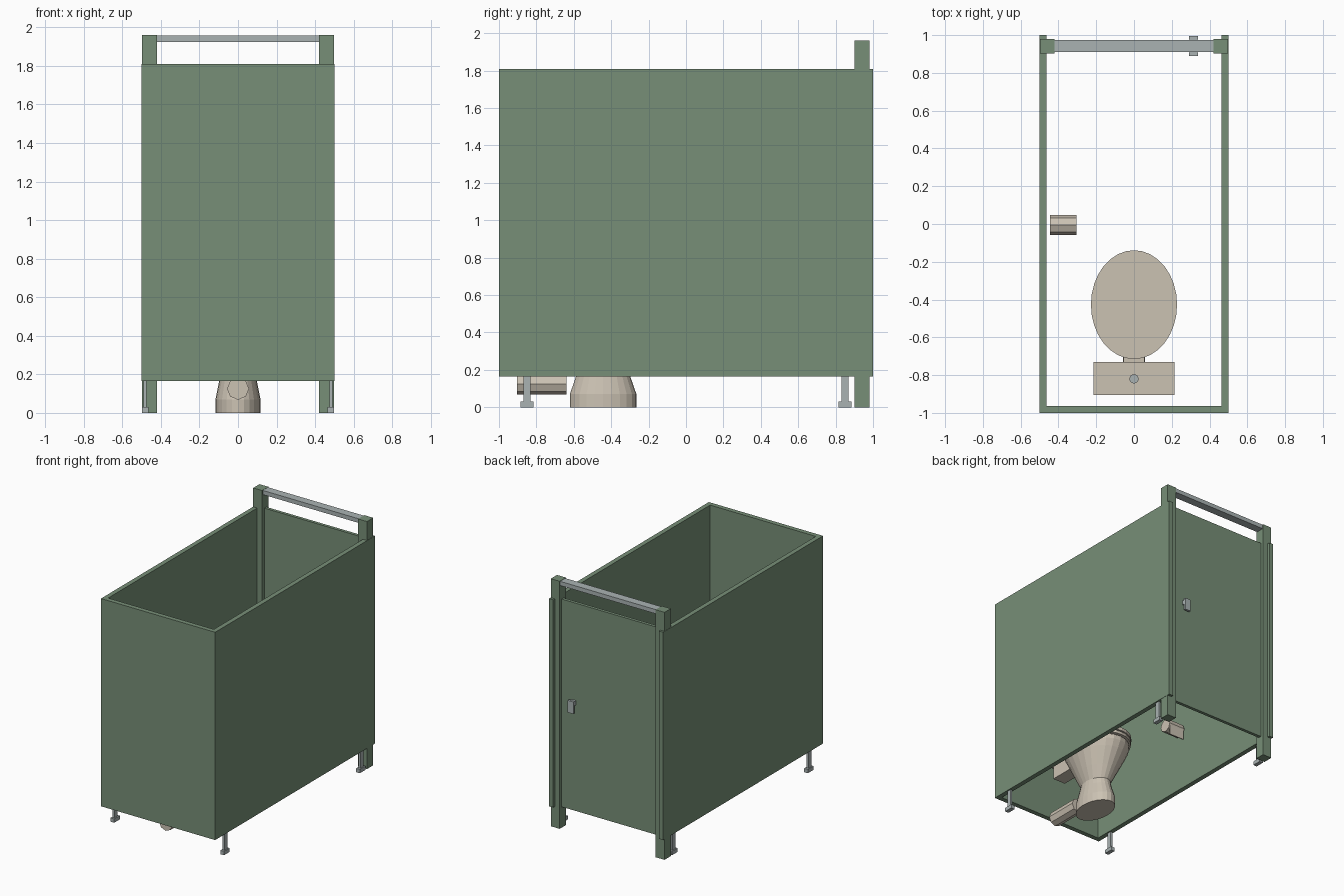
import bpy, bmesh, math
from mathutils import Matrix

if "Cube" in bpy.data.objects:
    bpy.data.objects.remove(bpy.data.objects["Cube"])


def material(name, rgb):
    m = bpy.data.materials.new(name)
    m.diffuse_color = (*rgb, 1)
    m.use_nodes = True
    m.node_tree.nodes["Principled BSDF"].inputs["Base Color"].default_value = m.diffuse_color
    return m


GREEN = material("green panel", (0.185, 0.275, 0.185))
CREAM = material("cream ceramic", (0.60, 0.54, 0.45))
GREY = material("grey metal", (0.40, 0.45, 0.45))


def finish(name, bm, mat):
    bmesh.ops.recalc_face_normals(bm, faces=bm.faces)
    me = bpy.data.meshes.new(name)
    bm.to_mesh(me)
    bm.free()
    me.materials.append(mat)
    ob = bpy.data.objects.new(name, me)
    bpy.context.collection.objects.link(ob)
    return ob


def box(name, x, y, z, mat):
    bm = bmesh.new()
    bmesh.ops.create_cube(bm, size=1)
    for v in bm.verts:
        for i, (a, b) in enumerate((x, y, z)):
            v.co[i] = (a + b) / 2 + v.co[i] * (b - a)
    return finish(name, bm, mat)


def loft(name, rings, mat, n=24):
    """Stack of ellipses (z, centre y, x radius, y radius), capped."""
    bm = bmesh.new()
    loops = []
    for z, cy, rx, ry in rings:
        loops.append([bm.verts.new((rx * math.cos(2 * math.pi * i / n),
                                    cy + ry * math.sin(2 * math.pi * i / n), z))
                      for i in range(n)])
    for a, b in zip(loops, loops[1:]):
        for i in range(n):
            j = (i + 1) % n
            bm.faces.new((a[i], a[j], b[j], b[i]))
    bm.faces.new(loops[0][::-1])
    bm.faces.new(loops[-1])
    return finish(name, bm, mat)


def rod(name, centre, radius, length, axis, mat, n=8):
    bm = bmesh.new()
    rot = Matrix.Rotation(math.pi / 2, 4, 'Y' if axis == 'X' else 'X')
    bmesh.ops.create_cone(bm, cap_ends=True, segments=n, radius1=radius,
                          radius2=radius, depth=length,
                          matrix=Matrix.Translation(centre) @ rot)
    return finish(name, bm, mat)


# Partition walls, door posts and feet
Z0, Z1 = 0.165, 1.81
for side, s in (("left", -1), ("right", 1)):
    def span(a, b):
        return tuple(sorted((s * a, s * b)))
    box(side + "_wall", span(0.463, 0.5), (-1, 1), (Z0, Z1), GREEN)
    box(side + "_door_post", span(0.42, 0.498), (0.902, 0.98), (0, 1.96), GREEN)
    for end, y in (("front", -0.85), ("back", 0.85)):
        box(f"{side}_{end}_leg", span(0.474, 0.49), (y - 0.018, y + 0.018), (0.02, 0.175), GREY)
        box(f"{side}_{end}_foot", span(0.465, 0.497), (y - 0.035, y + 0.035), (0, 0.03), GREY)
box("rear_wall", (-0.463, 0.463), (-1, -0.963), (Z0, Z1), GREEN)

# Door with top rail and a handle on each face
box("door", (-0.422, 0.422), (0.93, 0.955), (Z0, Z1), GREEN)
box("top_rail", (-0.422, 0.422), (0.91, 0.975), (1.925, 1.958), GREY)
for face, d in (("inner", -1), ("outer", 1)):
    ys = sorted((0.943 + d * 0.005, 0.943 + d * 0.04))
    yg = sorted((0.943 + d * 0.035, 0.943 + d * 0.053))
    box(face + "_handle_stem", (0.295, 0.335), ys, (1.005, 1.04), GREY)
    box(face + "_handle_grip", (0.29, 0.34), yg, (0.95, 1.045), GREY)

# Toilet bowl, seat and lid
CY = -0.427
loft("bowl", [(0, -0.443, 0.117, 0.178), (0.07, -0.443, 0.117, 0.178),
              (0.165, -0.443, 0.098, 0.145), (0.21, -0.44, 0.092, 0.132),
              (0.30, -0.435, 0.135, 0.18), (0.42, CY, 0.19, 0.245),
              (0.47, CY, 0.212, 0.27), (0.505, CY, 0.212, 0.27)], CREAM)
loft("seat", [(0.512, CY, 0.225, 0.284), (0.535, CY, 0.225, 0.284)], CREAM, 32)
loft("seat_core", [(0.50, CY, 0.20, 0.255), (0.55, CY, 0.20, 0.255)], CREAM)
loft("lid", [(0.542, CY, 0.228, 0.288), (0.568, CY, 0.228, 0.288)], CREAM, 32)

# Cistern, its neck and the flush button
box("cistern", (-0.215, 0.215), (-0.905, -0.73), (0.55, 0.95), CREAM)
box("cistern_neck", (-0.055, 0.055), (-0.86, -0.60), (0.43, 0.56), CREAM)
loft("flush_button", [(0.945, -0.82, 0.024, 0.024), (0.965, -0.82, 0.024, 0.024)], GREY, 16)

# Waste pipe
rod("waste_pipe", (0, -0.772, 0.125), 0.057, 0.265, 'Y', CREAM)

# Paper roll with a hanging sheet
rod("paper_roll", (-0.375, -0.005, 0.64), 0.052, 0.14, 'X', CREAM)
box("paper_sheet", (-0.44, -0.31), (0.037, 0.043), (0.55, 0.64), CREAM)
